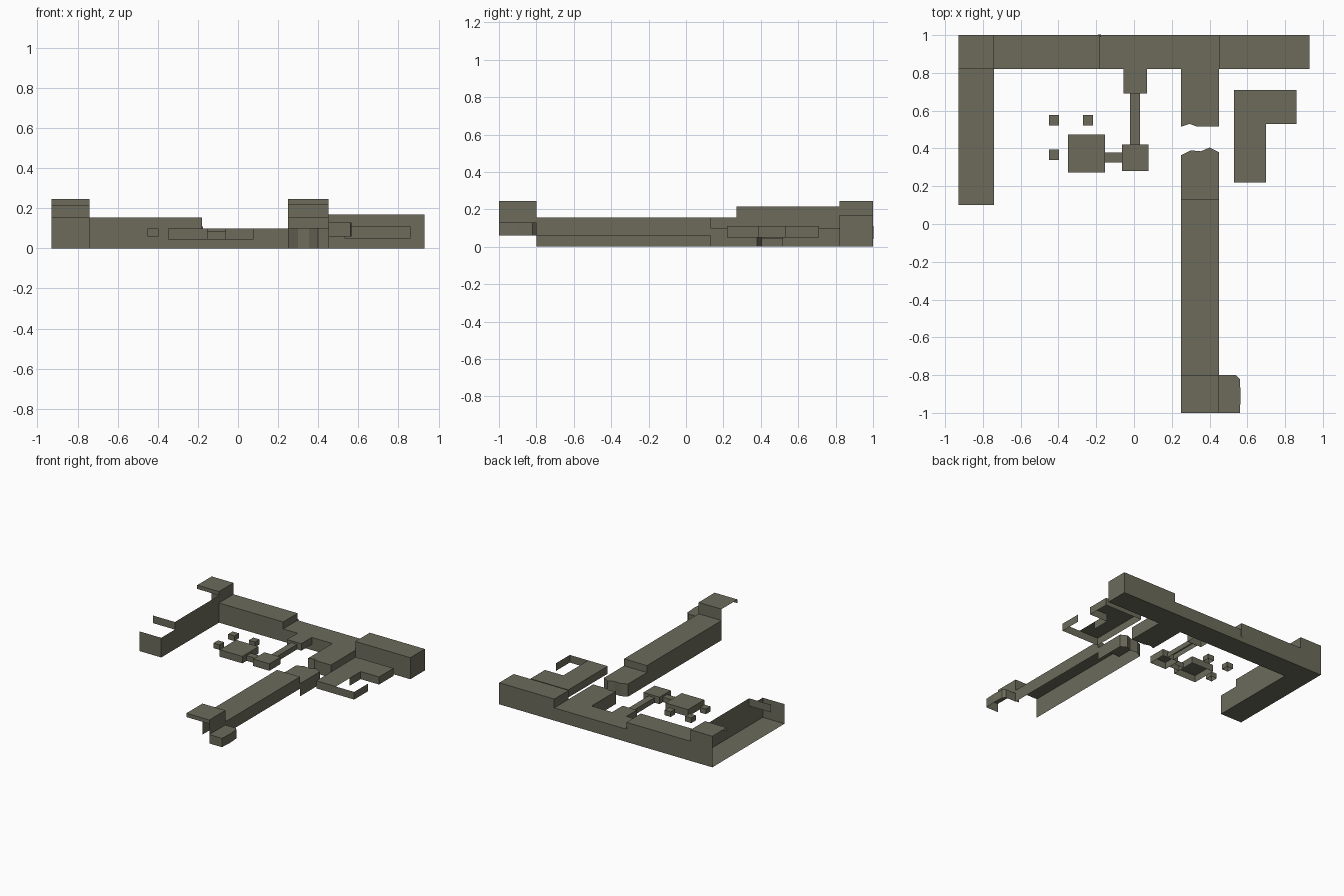
import bpy, bmesh

olive = bpy.data.materials.new("olive grey")
olive.diffuse_color = (0.15, 0.146, 0.105, 1)


class Part:
    """A building shell made of flat slabs and upright walls."""

    def __init__(self, name):
        self.name = name
        self.bm = bmesh.new()

    def flat(self, pts, z, up=True):
        vs = [self.bm.verts.new((x, y, z)) for x, y in pts]
        f = self.bm.faces.new(vs)
        f.normal_update()
        if (f.normal.z > 0) != up:
            f.normal_flip()
        return self

    def rect(self, x0, x1, y0, y1, z, up=True):
        return self.flat([(x0, y0), (x1, y0), (x1, y1), (x0, y1)], z, up)

    # Walls follow a path; the outside is on the right-hand side
    def wall(self, pts, z0, z1):
        for (ax, ay), (bx, by) in zip(pts, pts[1:]):
            vs = [self.bm.verts.new(c) for c in
                  ((ax, ay, z0), (bx, by, z0), (bx, by, z1), (ax, ay, z1))]
            self.bm.faces.new(vs)
        return self

    def shell(self, pts, z0, z1):
        return self.flat(pts, z1).wall(pts + pts[:1], z0, z1)

    def done(self):
        bmesh.ops.remove_doubles(self.bm, verts=self.bm.verts[:], dist=0.0005)
        me = bpy.data.meshes.new(self.name)
        self.bm.to_mesh(me)
        self.bm.free()
        me.materials.append(olive)
        bpy.context.collection.objects.link(bpy.data.objects.new(self.name, me))


def hut(name, x0, x1, y0, y1, z0, z1):
    Part(name).shell([(x0, y0), (x1, y0), (x1, y1), (x0, y1)], z0, z1).done()


# West wing: roofless, open to the west
p = Part("west_wing")
p.rect(-0.93, -0.74, 0.10, 0.82, 0)
p.wall([(-0.93, 0.10), (-0.74, 0.10), (-0.74, 0.27)], 0, 0.155)
p.wall([(-0.74, 0.27), (-0.74, 0.82)], 0, 0.215)
p.wall([(-0.93, 0.27), (-0.74, 0.27)], 0.155, 0.215)
p.done()

# Corner tower at the north-west
p = Part("northwest_tower")
p.rect(-0.93, -0.74, 0.82, 1.0, 0.245)
p.rect(-0.93, -0.74, 0.82, 1.0, 0, False)
p.wall([(-0.93, 0.82), (-0.74, 0.82)], 0.215, 0.245)
p.wall([(-0.74, 0.82), (-0.74, 1.0)], 0.155, 0.245)
p.wall([(-0.74, 1.0), (-0.93, 1.0)], 0, 0.245)
p.done()

# North range, middle height
p = Part("north_range_west")
p.rect(-0.74, -0.18, 0.82, 1.0, 0.155)
p.rect(-0.74, -0.18, 0.82, 1.0, 0, False)
p.wall([(-0.74, 0.82), (-0.18, 0.82)], 0, 0.155)
p.wall([(-0.18, 0.82), (-0.18, 1.0)], 0.10, 0.155)
p.wall([(-0.18, 1.0), (-0.74, 1.0)], 0, 0.155)
p.done()
hut("north_buttress", -0.19, -0.175, 0.99, 1.003, 0.04, 0.11)

# Low north range with its broken southward stem
stem_end = [(0.25, 0.515), (0.295, 0.53), (0.335, 0.515), (0.45, 0.515)]
p = Part("north_range_low")
outline = [(-0.18, 0.82), (0.25, 0.82)] + stem_end + [(0.45, 0.82), (0.45, 1.0), (-0.18, 1.0)]
p.flat(outline, 0.10)
p.flat(outline, 0, False)
p.wall(outline[:7], 0, 0.10)
p.wall(outline[7:], 0, 0.10)
p.done()

# High east end of the north range
p = Part("north_range_east")
p.rect(0.45, 0.93, 0.82, 1.0, 0.17)
p.rect(0.45, 0.93, 0.82, 1.0, 0, False)
p.wall([(0.45, 0.82), (0.93, 0.82), (0.93, 1.0), (0.45, 1.0)], 0, 0.17)
p.wall([(0.45, 1.0), (0.45, 0.82)], 0.10, 0.17)
p.done()

# South wing, open underneath and at its south end
p = Part("south_wing")
p.rect(0.25, 0.45, -0.80, 0.13, 0.155)
p.wall([(0.25, 0.13), (0.25, -0.80)], 0, 0.155)
p.wall([(0.45, -0.80), (0.45, 0.13)], 0.06, 0.155)
p.wall([(0.45, 0.13), (0.25, 0.13)], 0.10, 0.155)
p.done()

# Broken low end of the south wing
p = Part("south_wing_broken_end")
ragged = [(0.45, 0.13), (0.45, 0.38), (0.40, 0.405), (0.355, 0.385),
          (0.30, 0.39), (0.25, 0.365), (0.25, 0.13)]
p.flat(ragged, 0.10)
p.wall(ragged, 0, 0.10)
p.done()

# South tower, open to the front
p = Part("south_tower")
p.rect(0.25, 0.45, -1.0, -0.80, 0.245)
p.wall([(0.25, -1.0), (0.45, -1.0)], 0.215, 0.245)
p.wall([(0.45, -1.0), (0.45, -0.80)], 0.13, 0.245)
p.wall([(0.45, -0.80), (0.25, -0.80)], 0.155, 0.245)
p.done()

# Ragged stub beside the south tower
p = Part("south_tower_stub")
stub = [(0.45, -1.0), (0.56, -1.0), (0.565, -0.91), (0.56, -0.82),
        (0.54, -0.80), (0.45, -0.80)]
p.flat(stub, 0.13)
p.wall(stub, 0.06, 0.13)
p.done()

# Courtyard house: L-shaped roof, with walls round the open yard
p = Part("courtyard_house")
p.flat([(0.53, 0.22), (0.70, 0.22), (0.70, 0.53), (0.86, 0.53),
        (0.86, 0.71), (0.53, 0.71)], 0.11)
p.wall([(0.86, 0.53), (0.86, 0.71), (0.53, 0.71), (0.53, 0.22),
        (0.86, 0.22), (0.86, 0.39)], 0.05, 0.11)
p.wall([(0.70, 0.39), (0.70, 0.53), (0.86, 0.53)], 0.05, 0.11)
p.done()

# Pavilions and passages in the garden
hut("porch", -0.055, 0.07, 0.69, 0.82, 0.045, 0.10)
hut("long_passage", -0.02, 0.033, 0.42, 0.69, 0.045, 0.085)
hut("small_pavilion", -0.063, 0.078, 0.28, 0.42, 0.045, 0.10)
hut("short_passage", -0.153, -0.063, 0.325, 0.378, 0.045, 0.085)
hut("large_pavilion", -0.35, -0.153, 0.272, 0.475, 0.045, 0.10)
for i, (x, y) in enumerate([(-0.424, 0.55), (-0.244, 0.55), (-0.424, 0.367)]):
    hut("garden_hut_%d" % (i + 1), x - 0.027, x + 0.027, y - 0.028, y + 0.028, 0.06, 0.10)
